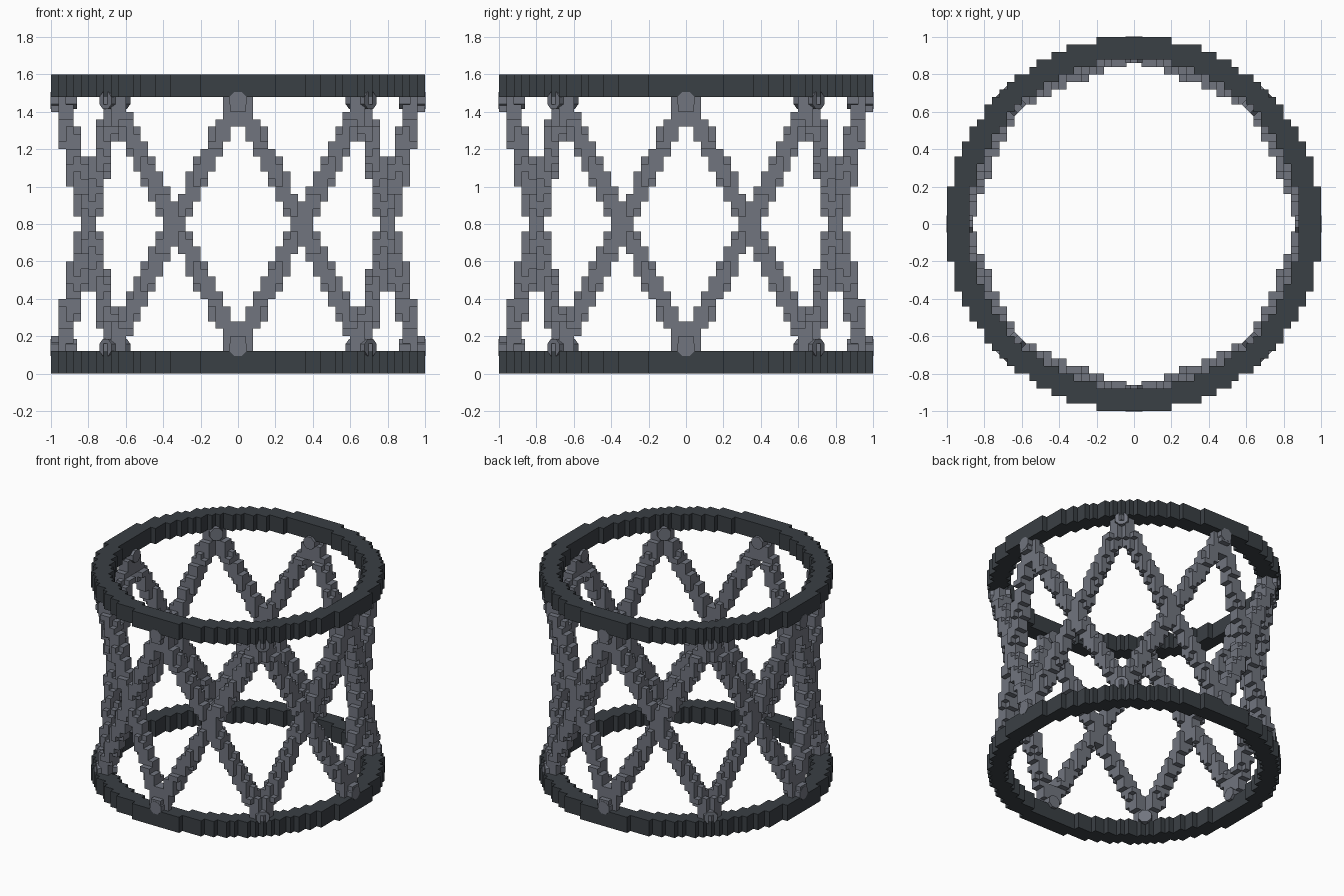
import bpy
import bmesh
from math import cos, sin, pi, floor, hypot
from mathutils import Matrix, Vector

if "Cube" in bpy.data.objects:
    bpy.data.objects.remove(bpy.data.objects["Cube"], do_unlink=True)

CELL = 0.04           # block size
HALF = 25             # blocks from the centre to the edge
RING_H = 0.12
TOP = 1.6
STRUT_R = 0.94        # radius on which the strut ends sit
LOW, HIGH = 0.14, 1.46
STRUT_THICK = 0.054
NODES = 8


def material(name, colour):
    mat = bpy.data.materials.new(name)
    mat.use_nodes = True
    mat.diffuse_color = (*colour, 1)
    mat.node_tree.nodes["Principled BSDF"].inputs["Base Color"].default_value = (*colour, 1)
    return mat


dark = material("dark slate", (0.042, 0.050, 0.058))
grey = material("steel grey", (0.165, 0.178, 0.212))


def finish(bm, name, mat):
    mesh = bpy.data.meshes.new(name)
    bm.to_mesh(mesh)
    bm.free()
    mesh.materials.append(mat)
    obj = bpy.data.objects.new(name, mesh)
    bpy.context.collection.objects.link(obj)
    return obj


def block_mesh(name, cells, size, base, mat):
    """Outer faces of a set of blocks; size is the block's x, y, z size."""
    bm = bmesh.new()
    for cell in cells:
        for axis in range(3):
            for side in (0, 1):
                near = list(cell)
                near[axis] += 2 * side - 1
                if tuple(near) in cells:
                    continue
                u, v = (axis + 1) % 3, (axis + 2) % 3
                loop = [(0, 0), (1, 0), (1, 1), (0, 1)]
                if not side:
                    loop.reverse()
                verts = []
                for a, b in loop:
                    p = list(cell)
                    p[axis] += side
                    p[u] += a
                    p[v] += b
                    verts.append(bm.verts.new((p[0] * size[0], p[1] * size[1], base + p[2] * size[2])))
                bm.faces.new(verts)
    bmesh.ops.remove_doubles(bm, verts=bm.verts, dist=0.0001)
    return finish(bm, name, mat)


def centre(i):
    return (i + 0.5) * CELL


# Stepped rings, one tall block per column
ring = {(i, j, 0) for i in range(-HALF, HALF) for j in range(-HALF, HALF)
        if 0.88 <= hypot(centre(i), centre(j)) <= 1.0}
for name, base in (("bottom_ring", 0), ("top_ring", TOP - RING_H)):
    block_mesh(name, ring, (CELL, CELL, RING_H), base, dark)


# Crossing struts, straight lines built of blocks
def on_circle(k, z):
    a = 2 * pi * k / NODES
    return Vector((STRUT_R * cos(a), STRUT_R * sin(a), z))


lattice = set()
for k in range(NODES):
    for turn in (-1, 1):
        start, end = on_circle(k, LOW), on_circle(k + turn, HIGH)
        line = (end - start).normalized()
        for h in range(3, 37):
            p = start.lerp(end, (centre(h) - LOW) / (HIGH - LOW))
            ci, cj = floor(p.x / CELL), floor(p.y / CELL)
            for i in range(ci - 2, ci + 3):
                for j in range(cj - 2, cj + 3):
                    gap = Vector((centre(i), centre(j), centre(h))) - start
                    if gap.cross(line).length < STRUT_THICK and -HALF <= min(i, j) and max(i, j) < HALF:
                        lattice.add((i, j, h))
block_mesh("lattice_struts", lattice, (CELL, CELL, CELL), 0, grey)

# Eight-sided joint pins through the rings where the struts meet
bm = bmesh.new()
for k in range(NODES):
    for z in (LOW, HIGH):
        place = (Matrix.Rotation(2 * pi * k / NODES, 4, "Z")
                 @ Matrix.Translation((0.931, 0, z))
                 @ Matrix.Rotation(pi / 2, 4, "Y")
                 @ Matrix.Rotation(pi / 8, 4, "Z"))
        bmesh.ops.create_cone(bm, cap_ends=True, segments=8, radius1=0.05, radius2=0.05,
                              depth=0.142, matrix=place)
finish(bm, "joint_pins", grey)
